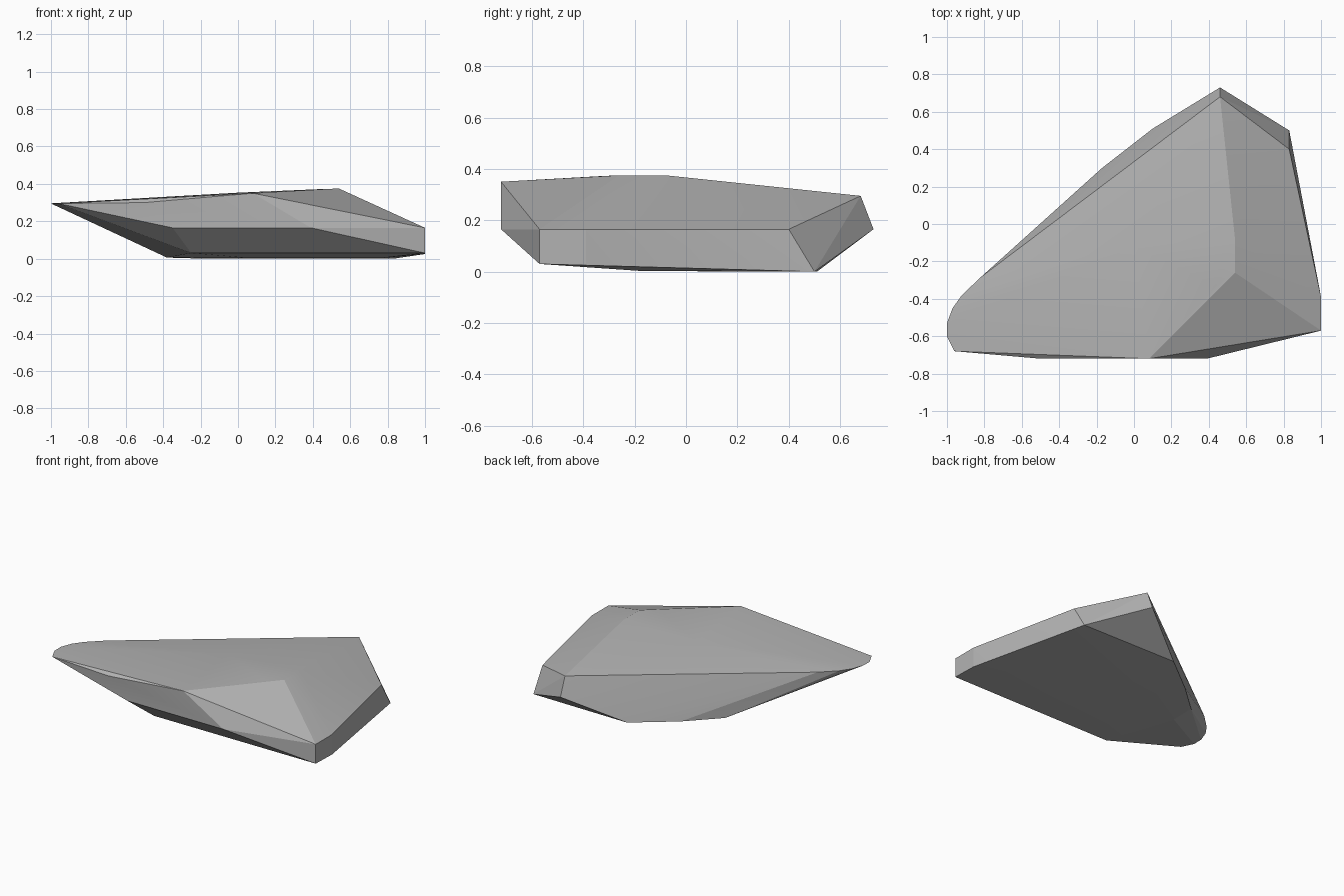
import bpy
import bmesh

if "Cube" in bpy.data.objects:
    bpy.data.objects.remove(bpy.data.objects["Cube"])

# Rock corners, grouped by level
base = [(0.10, 0.51, 0.0), (-0.17, 0.30, 0.0), (-0.38, 0.11, 0.008),
        (-0.38, -0.06, 0.006), (0.07, -0.18, 0.003), (0.76, -0.18, 0.003),
        (0.83, 0.50, 0.0)]
lower_rim = [(-0.25, -0.57, 0.03), (1.0, -0.57, 0.03), (1.0, -0.39, 0.025)]
middle_rim = [(-0.35, -0.72, 0.165), (0.39, -0.72, 0.165), (1.0, -0.57, 0.165),
              (1.0, -0.39, 0.165), (0.83, 0.40, 0.165), (0.46, 0.73, 0.165)]
tip = [(-0.50, -0.72, 0.30), (-0.96, -0.68, 0.295), (-1.0, -0.60, 0.295),
       (-1.0, -0.53, 0.296), (-0.97, -0.45, 0.296), (-0.92, -0.38, 0.295),
       (-0.82, -0.285, 0.295)]
crown = [(0.08, -0.72, 0.35), (0.44, -0.33, 0.372), (0.54, -0.26, 0.375),
         (0.54, -0.08, 0.375), (0.0, -0.12, 0.353), (0.46, 0.68, 0.295)]

# Faceted convex rock slab
bm = bmesh.new()
for p in base + lower_rim + middle_rim + tip + crown:
    bm.verts.new(p)
hull = bmesh.ops.convex_hull(bm, input=bm.verts)
unused = {g for g in hull["geom_interior"] + hull["geom_unused"]
          if isinstance(g, bmesh.types.BMVert)}
bmesh.ops.delete(bm, geom=list(unused), context='VERTS')
bmesh.ops.recalc_face_normals(bm, faces=bm.faces)

mesh = bpy.data.meshes.new("rock")
bm.to_mesh(mesh)
bm.free()
rock = bpy.data.objects.new("rock", mesh)
bpy.context.collection.objects.link(rock)

# Stone colour
stone = bpy.data.materials.new("stone grey")
stone.diffuse_color = (0.45, 0.45, 0.45, 1)
stone.use_nodes = True
stone.node_tree.nodes["Principled BSDF"].inputs["Base Color"].default_value = stone.diffuse_color
mesh.materials.append(stone)

# Soft shallow facets, crisp main edges
bpy.context.view_layer.objects.active = rock
rock.select_set(True)
bpy.ops.object.shade_smooth_by_angle(angle=0.14)
